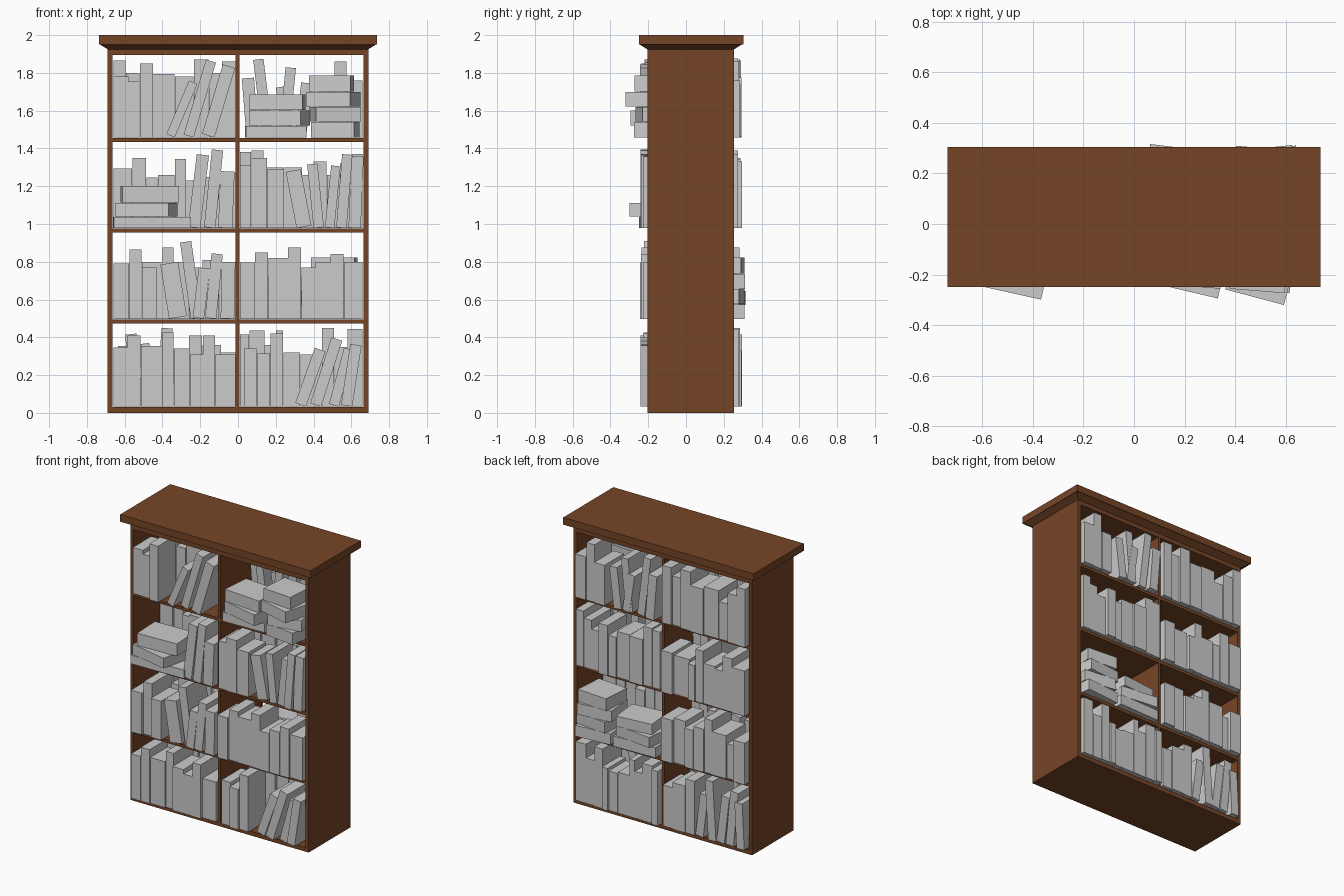
import bpy, bmesh, math, random
from mathutils import Matrix, Vector

random.seed(4)


def material(name, rgb):
    m = bpy.data.materials.new(name)
    m.diffuse_color = (*rgb, 1)
    return m


WOOD = material("brown_wood", (0.18, 0.06, 0.02))
GREY = material("grey_book", (0.6, 0.6, 0.6))


def finish(name, bm, mat):
    bmesh.ops.recalc_face_normals(bm, faces=bm.faces)
    me = bpy.data.meshes.new(name)
    bm.to_mesh(me)
    bm.free()
    me.materials.append(mat)
    ob = bpy.data.objects.new(name, me)
    bpy.context.collection.objects.link(ob)
    return ob


def add_box(bm, lo, hi, rot=None):
    """Box from corner to corner, optionally transformed by a matrix."""
    lo, hi = Vector(lo), Vector(hi)
    vs = bmesh.ops.create_cube(bm, size=1)["verts"]
    for v in vs:
        v.co = Vector(((v.co[i] + 0.5) * (hi[i] - lo[i]) + lo[i] for i in range(3)))
        if rot:
            v.co = rot @ v.co
    return vs


def wood_box(name, lo, hi):
    bm = bmesh.new()
    add_box(bm, lo, hi)
    return finish(name, bm, WOOD)


# ---- case: sides, divider, shelves, open front and back
Y0, Y1 = -0.205, 0.255
for s, n in ((-1, "left_side"), (1, "right_side")):
    a, b = sorted((s * 0.69, s * 0.665))
    wood_box(n, (a, Y0, 0), (b, Y1, 1.93))
wood_box("centre_divider", (-0.012, Y0, 0.03), (0.008, Y1, 1.9))
for n, z0, z1 in (("base_board", 0, 0.03), ("lower_shelf", 0.474, 0.495),
                  ("middle_shelf", 0.954, 0.975), ("upper_shelf", 1.434, 1.455),
                  ("top_board", 1.896, 1.93)):
    wood_box(n, (-0.665, Y0, z0), (0.665, Y1, z1))

# ---- crown: flared moulding and slab
bm = bmesh.new()
for v in add_box(bm, (-0.69, Y0, 1.925), (0.69, Y1, 1.95)):
    if v.co.z > 1.94:
        v.co.x += math.copysign(0.04, v.co.x)
        v.co.y += math.copysign(0.04, v.co.y - 0.025)
finish("crown_moulding", bm, WOOD)
wood_box("crown_slab", (-0.737, -0.25, 1.95), (0.737, 0.304, 2.0))

# ---- books
BASE = (0.033, 0.498, 0.978, 1.458)


def depth_range(back):
    d, j = random.uniform(0.19, 0.22), random.uniform(-0.012, 0.012)
    return (0.285 + j - d, 0.285 + j) if back else (-0.232 + j, -0.232 + j + d)


def books(name, level, x0=0, upright=(), leaning=(), back=False):
    """upright: (right edge x, top z); leaning: (pivot x, width, top z, tilt)."""
    bm = bmesh.new()
    z = BASE[level]
    for x1, top in upright:
        ya, yb = depth_range(back)
        add_box(bm, (x0 + 0.001, ya, z), (x1 - 0.001, yb, top))
        x0 = x1
    for xp, w, top, a in leaning:
        ya, yb = depth_range(back)
        length = (top - z - w * math.sin(abs(a))) / math.cos(a)
        rot = Matrix.Translation((xp, 0, z)) @ Matrix.Rotation(a, 4, "Y")
        xa, xb = (-w, 0) if a > 0 else (0, w)
        add_box(bm, (xa, ya, 0), (xb, yb, length), rot)
    finish(name, bm, GREY)


def stack(name, cx, layers):
    """layers: (x shift, y, z bottom, z top, length, depth, yaw)."""
    bm = bmesh.new()
    for dx, y, z0, z1, l, d, yaw in layers:
        rot = Matrix.Translation((cx + dx, y, 0)) @ Matrix.Rotation(yaw, 4, "Z")
        add_box(bm, (-l / 2, -d / 2, z0), (l / 2, d / 2, z1), rot)
    finish(name, bm, GREY)


# front, bottom level
books("front_books_1_left", 0, -0.66,
      [(-.585, .345), (-.515, .41), (-.40, .355), (-.34, .425), (-.255, .34),
       (-.185, .31), (-.12, .41), (-.013, .31)])
books("front_books_1_right", 0, 0.03, [(.10, .34), (.17, .315), (.24, .42)],
      [(.36, .06, .345, .34), (.44, .06, .40, .31), (.535, .055, .345, .26), (.605, .06, .365, .15)])

# front, second level
books("front_books_2_left", 1, -0.66, [(-.575, .79), (-.51, .865), (-.43, .77)],
      [(-.365, .095, .80, -.16), (-.25, .06, .91, -.14), (-.18, .06, .77, .12),
       (-.115, .06, .845, .1), (-.02, .072, .80, .02)])
books("front_books_2_right", 1, 0.01,
      [(.09, .795), (.16, .85), (.265, .82), (.335, .875), (.41, .77),
       (.49, .80), (.56, .84), (.66, .80)])

# front, third level
books("front_books_3_left", 2, leaning=[(-.20, .065, 1.37, .12), (-.12, .06, 1.395, .1),
                                        (-.03, .075, 1.28, .04)])
stack("front_stack_3", -0.455,
      [(0, -.13, .978, 1.038, .41, .23, .02), (-.03, -.16, 1.04, 1.112, .29, .22, -.22),
       (-.012, -.13, 1.114, 1.20, .30, .21, .04)])
books("front_books_3_right", 2, 0.01, [(.07, 1.31), (.155, 1.35), (.245, 1.29)],
      [(.31, .08, 1.29, -.19), (.40, .055, 1.32, -.1), (.51, .05, 1.31, .1),
       (.575, .055, 1.37, .08), (.65, .065, 1.36, .04)])

# front, top level
books("front_books_4_left", 3, -0.66, [(-.58, 1.78), (-.52, 1.755), (-.45, 1.85)],
      [(-.335, .048, 1.76, .4), (-.235, .055, 1.87, .29), (-.125, .068, 1.845, .29)])
stack("front_stack_4_left", 0.21,
      [(-.01, -.12, 1.458, 1.52, .32, .22, .03), (.01, -.155, 1.522, 1.60, .28, .22, -.23),
       (0, -.14, 1.603, 1.685, .28, .21, -.08)])
stack("front_stack_4_right", 0.505,
      [(.01, -.15, 1.458, 1.54, .23, .22, -.13), (.01, -.14, 1.542, 1.62, .24, .22, .16),
       (.0, -.183, 1.622, 1.70, .24, .22, -.26), (-.01, -.16, 1.702, 1.785, .22, .21, -.08)])

# back, bottom level
books("back_books_1_left", 0, -0.26, [(-.19, .41), (-.09, .36), (-.013, .32)],
      [(-.37, .06, .45, .06), (-.325, .06, .34, -.12), (-.49, .06, .37, -.12),
       (-.56, .06, .42, -.1), (-.59, .06, .355, .05)], True)
books("back_books_1_right", 0, 0.01,
      [(.06, .415), (.14, .435), (.20, .36), (.24, .435), (.33, .32), (.40, .31),
       (.445, .33), (.51, .45), (.58, .35), (.66, .445)], back=True)

# back, second level
books("back_books_2_left", 1, -0.66,
      [(-.57, .79), (-.51, .74), (-.40, .80), (-.34, .875), (-.26, .80), (-.19, .77),
       (-.10, .81), (-.013, .80)], back=True)
stack("back_stack_2_left", 0.20,
      [(0, .18, .498, .57, .32, .22, .03), (-.01, .19, .572, .645, .28, .22, -.12),
       (.01, .185, .647, .72, .26, .21, .1)])
stack("back_stack_2_right", 0.51,
      [(.01, .19, .498, .575, .26, .22, .08), (.01, .185, .577, .655, .24, .22, -.12),
       (0, .195, .657, .735, .25, .21, .1), (0, .195, .737, .822, .23, .21, -.08)])

# back, third level
books("back_books_3_left", 2, -0.66,
      [(-.56, 1.295), (-.485, 1.35), (-.425, 1.245), (-.335, 1.26), (-.275, 1.345),
       (-.22, 1.23), (-.10, 1.25), (-.013, 1.27)], back=True)
books("back_books_3_right", 2, 0.01,
      [(.07, 1.38), (.135, 1.39), (.24, 1.30), (.34, 1.30), (.40, 1.26), (.47, 1.33),
       (.54, 1.26), (.60, 1.32), (.66, 1.37)], back=True)

# back, top level
books("back_books_4_left", 3, -0.66,
      [(-.595, 1.865), (-.52, 1.80), (-.45, 1.72), (-.335, 1.795), (-.235, 1.78),
       (-.155, 1.87), (-.085, 1.80), (-.013, 1.86)], back=True)
books("back_books_4_right", 3, 0.43, [(.51, 1.74), (.575, 1.86), (.66, 1.76)],
      [(.045, .065, 1.775, -.08), (.13, .055, 1.875, -.12), (.24, .055, 1.73, -.15),
       (.27, .055, 1.83, .1), (.36, .06, 1.75, .12)], True)
